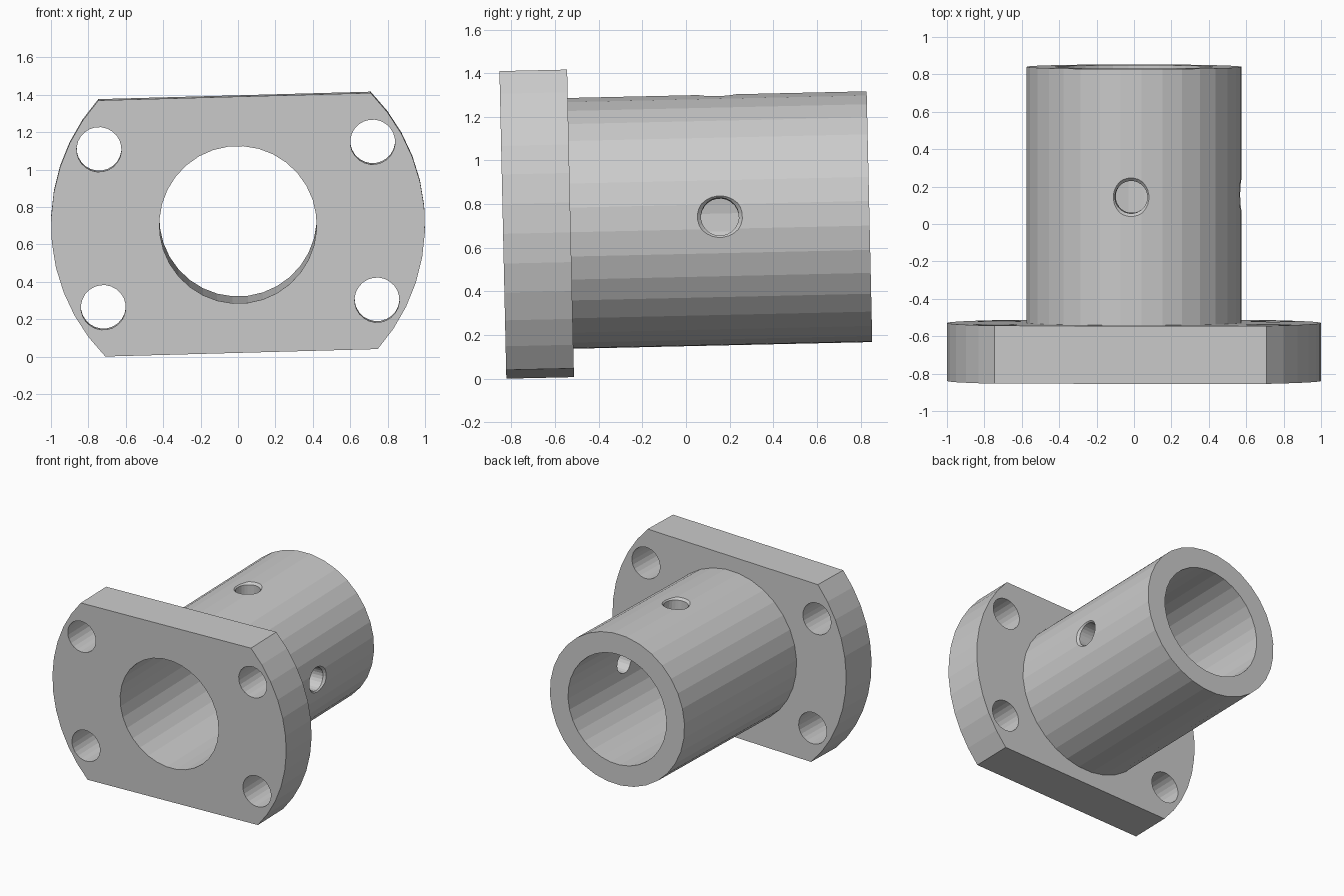
import bpy, bmesh
from math import sin, cos, radians, tau, asin, pi
from mathutils import Matrix, Vector

if "Cube" in bpy.data.objects:
    bpy.data.objects.remove(bpy.data.objects["Cube"])

FLAT = 0.685      # half height of the flange between its flats
THICK = 0.31      # flange thickness
LENGTH = 1.68     # total length along the axis (local +y)


def loft(name, rings):
    """Closed solid skinned through rings of equal point count."""
    bm = bmesh.new()
    loops = [[bm.verts.new(p) for p in ring] for ring in rings]
    n = len(loops[0])
    for a, b in zip(loops, loops[1:]):
        for i in range(n):
            j = (i + 1) % n
            bm.faces.new((a[i], a[j], b[j], b[i]))
    bm.faces.new(loops[0][::-1])
    bm.faces.new(loops[-1])
    bmesh.ops.recalc_face_normals(bm, faces=bm.faces)
    mesh = bpy.data.meshes.new(name)
    bm.to_mesh(mesh)
    bm.free()
    obj = bpy.data.objects.new(name, mesh)
    bpy.context.collection.objects.link(obj)
    return obj


def turned(name, origin, axis, stations, sides):
    """Round solid along an axis from (distance, radius) stations."""
    axis = Vector(axis)
    u = Vector((0, 0, 1)) if abs(axis.z) < 0.5 else Vector((1, 0, 0))
    v = axis.cross(u)
    angles = [tau * (i + 0.5) / sides for i in range(sides)]
    return loft(name, [[Vector(origin) + axis * d + (u * cos(a) + v * sin(a)) * r
                        for a in angles] for d, r in stations])


def combine(body, tool, operation):
    mod = body.modifiers.new(tool.name, 'BOOLEAN')
    mod.operation = operation
    mod.solver = 'EXACT'
    mod.object = tool
    bpy.context.view_layer.objects.active = body
    bpy.ops.object.modifier_apply(modifier=mod.name)
    bpy.data.objects.remove(tool)


# Flange: unit disc with flats cut at top and bottom
half = asin(FLAT)
arc = [-half + 2 * half * i / 11 for i in range(12)]
outline = [(cos(a), sin(a)) for a in arc + [a + pi for a in arc]]
body = loft("flanged_bushing", [[(x, y, z) for x, z in outline] for y in (0, THICK)])

# Barrel and through bore
Y = (0, 1, 0)
combine(body, turned("barrel", (0, 0, 0), Y, [(0.1, 0.576), (LENGTH, 0.576)], 32), 'UNION')
combine(body, turned("bore", (0, 0, 0), Y, [(-0.2, 0.421), (LENGTH + 0.2, 0.421)], 32), 'DIFFERENCE')

# Four bolt holes on a circle
for deg in (30, 150, 210, 330):
    centre = (0.845 * cos(radians(deg)), 0, 0.845 * sin(radians(deg)))
    combine(body, turned("bolt_hole", centre, Y, [(-0.1, 0.12), (THICK + 0.1, 0.12)], 24), 'DIFFERENCE')

# Chamfered cross holes on the top and right of the barrel
for axis in ((0, 0, 1), (1, 0, 0)):
    cutter = turned("cross_hole", (0, 0.995, 0), axis,
                    [(0.1, 0.087), (0.557, 0.087), (0.62, 0.15)], 24)
    combine(body, cutter, 'DIFFERENCE')

# The whole part sits slightly tilted
body.data.transform(Matrix.Translation((0, -0.839, 0.705))
                    @ Matrix.Rotation(radians(1.28), 4, 'X')
                    @ Matrix.Rotation(radians(-1.57), 4, 'Y'))
